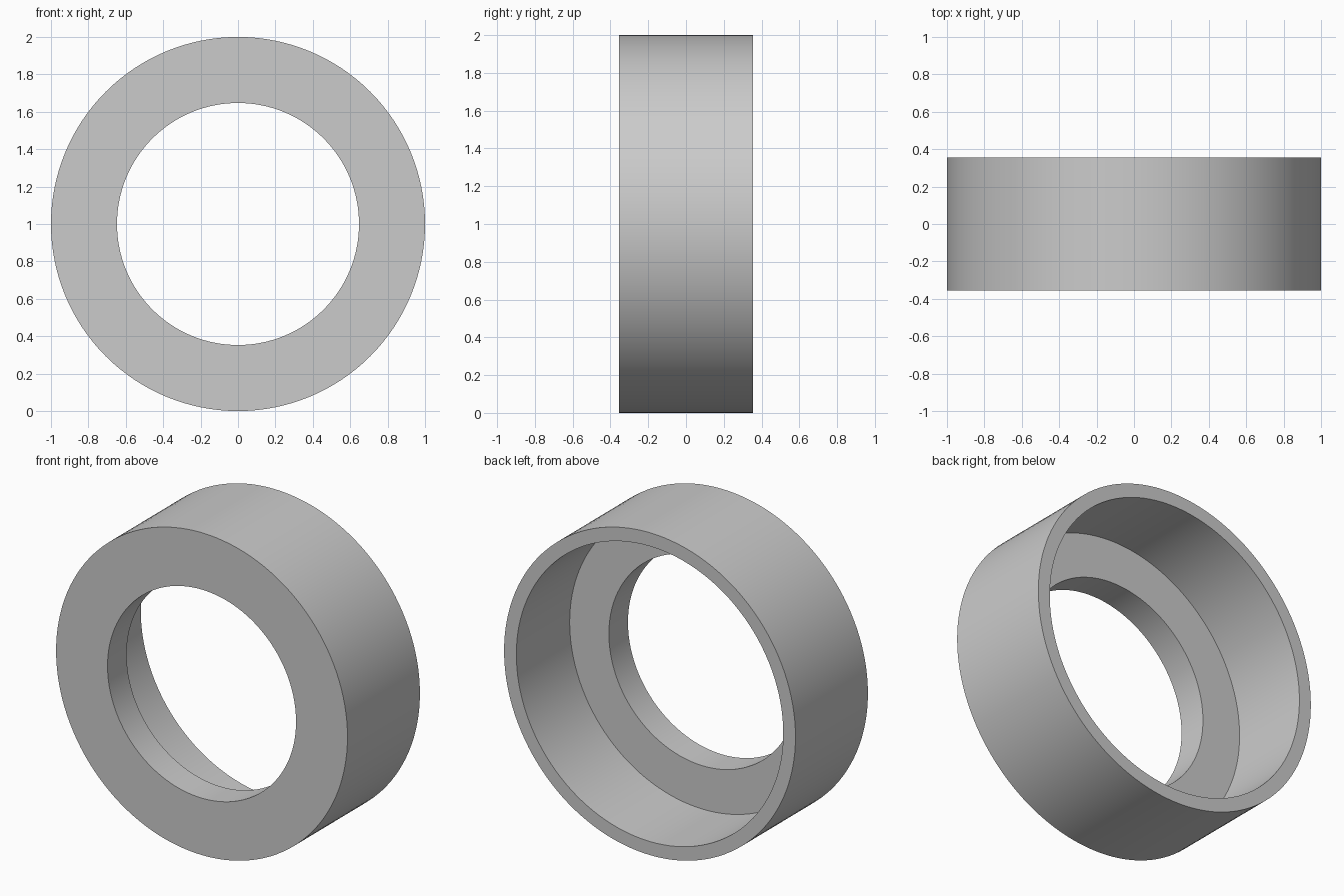
import bpy
import bmesh
from math import pi, sin, cos, radians

cube = bpy.data.objects.get("Cube")
if cube:
    bpy.data.objects.remove(cube, do_unlink=True)

SEGMENTS = 128

# Single plain grey
grey = bpy.data.materials.new("plain_grey")
grey.use_nodes = True
colour = (0.6, 0.6, 0.6, 1)
grey.diffuse_color = colour
grey.node_tree.nodes["Principled BSDF"].inputs["Base Color"].default_value = colour


def lathe_ring(name, profile, centre_z):
    """Revolve a closed (radius, y) profile about the y axis."""
    bm = bmesh.new()
    rings = []
    for i in range(SEGMENTS):
        a = 2 * pi * i / SEGMENTS
        rings.append([bm.verts.new((r * cos(a), y, centre_z + r * sin(a)))
                      for r, y in profile])
    n = len(profile)
    for i, ring in enumerate(rings):
        after = rings[(i + 1) % SEGMENTS]
        for j in range(n):
            k = (j + 1) % n
            bm.faces.new((ring[j], ring[k], after[k], after[j]))
    bmesh.ops.recalc_face_normals(bm, faces=bm.faces)
    mesh = bpy.data.meshes.new(name)
    bm.to_mesh(mesh)
    bm.free()
    mesh.materials.append(grey)
    obj = bpy.data.objects.new(name, mesh)
    bpy.context.collection.objects.link(obj)
    return obj


# Collar: front lip with a narrow hole, wider counterbore open to the back
half_depth, outer, hole, bore, ledge = 0.355, 1.0, 0.647, 0.916, -0.168
collar = lathe_ring("stepped_collar", [
    (hole, -half_depth), (outer, -half_depth), (outer, half_depth),
    (bore, half_depth), (bore, ledge), (hole, ledge)], outer)

bpy.ops.object.select_all(action="DESELECT")
collar.select_set(True)
bpy.context.view_layer.objects.active = collar
bpy.ops.object.shade_smooth_by_angle(angle=radians(30))
